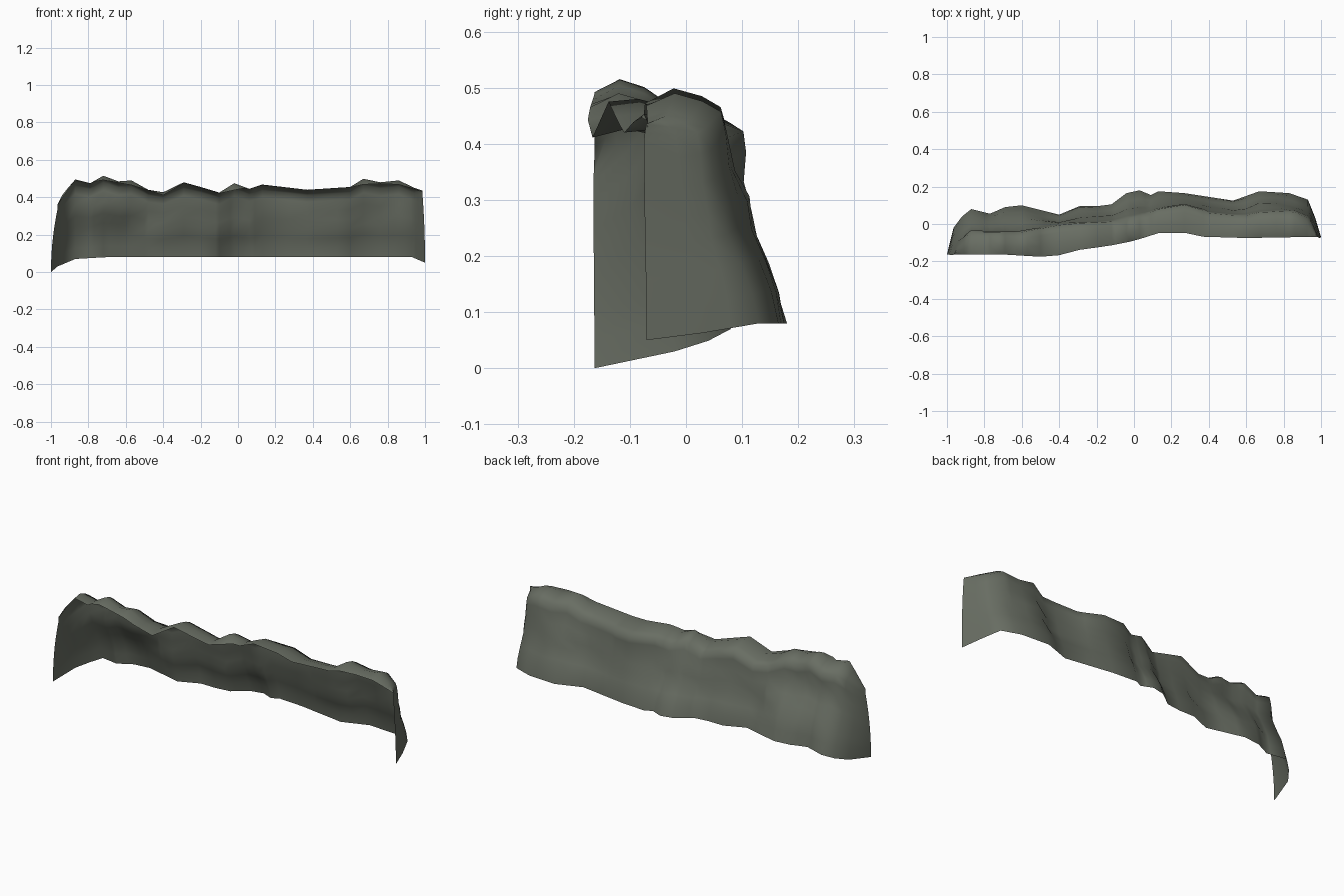
import bpy, bmesh, math
from mathutils import Vector, noise

if "Cube" in bpy.data.objects:
    bpy.data.objects.remove(bpy.data.objects["Cube"])

rock = bpy.data.materials.new("mossy grey rock")
rock.diffuse_color = (0.14, 0.155, 0.125, 1)
rock.use_nodes = True
rock.node_tree.nodes["Principled BSDF"].inputs["Base Color"].default_value = rock.diffuse_color


def lerp_at(points, x):
    """Piecewise linear lookup in a list of (x, value)."""
    if x <= points[0][0]:
        return points[0][1]
    for (x0, v0), (x1, v1) in zip(points, points[1:]):
        if x <= x1:
            return v0 + (v1 - v0) * (x - x0) / (x1 - x0)
    return points[-1][1]


# foot of the wall (seen from the top) and height of the crest (seen from the front)
FOOT = [(-1, -.163), (-.965, -.02), (-.92, .04), (-.87, .08), (-.77, .055), (-.69, .09),
        (-.6, .1), (-.5, .075), (-.4, .05), (-.28, .1), (-.2, .095), (-.12, .105),
        (-.04, .165), (.03, .18), (.09, .155), (.13, .175), (.27, .165), (.4, .145),
        (.53, .125), (.67, .175), (.83, .165), (.93, .13), (.97, .03), (1, -.07)]
CREST = [(-1, .36), (-.965, .41), (-.87, .495), (-.79, .475), (-.72, .515), (-.64, .485),
         (-.57, .49), (-.48, .44), (-.39, .425), (-.29, .48), (-.2, .455), (-.1, .425),
         (-.02, .475), (.06, .445), (.13, .468), (.37, .44), (.6, .455), (.68, .505),
         (.76, .48), (.86, .49), (.95, .45), (1, .435)]
# back shoulder of the ledge and its front rim (seen from the top), rim height
SHOULDER = [(-1, -.165), (-.965, -.11), (-.87, -.045), (-.6, -.045), (-.4, -.005),
            (-.1, .015), (.05, .05), (.2, .11), (.33, .09), (.42, .05), (.6, .045),
            (.7, .07), (.9, .06), (.95, .02), (1, -.075)]
RIM = [(-1, -.163), (-.7, -.163), (-.5, -.175), (-.38, -.165), (-.28, -.135), (-.15, -.12),
       (0, -.09), (.19, -.03), (.37, -.068), (.6, -.075), (1, -.068)]
RIM_Z = [(-1, .36), (-.87, .488), (-.72, .492), (-.57, .465), (-.39, .408), (-.29, .475),
         (-.1, .42), (0, .443), (.13, .463), (.37, .438), (.6, .453), (.7, .475),
         (.86, .468), (1, .43)]
BOTTOM = [(-1, 0), (-.965, .03), (-.87, .07), (-.7, .08), (.93, .08), (1, .05)]

# columns follow every kink of foot and crest
columns = []
for x in sorted({p[0] for p in FOOT} | {p[0] for p in CREST}):
    if not columns or x - columns[-1] > .018:
        columns.append(x)

# (height share, share of the way from foot to shoulder) up the back wall
WALL = [(0, 0), (.14, .11), (.28, .28), (.42, .54), (.54, .66), (.68, .86), (.82, .92), (.92, 1)]


def section(x):
    foot, top = lerp_at(FOOT, x), lerp_at(CREST, x)
    sh, rim, bot = lerp_at(SHOULDER, x), lerp_at(RIM, x), lerp_at(BOTTOM, x)
    fade = min(1, (1 - abs(x)) / .12)
    pts = []
    for t, k in WALL:
        z = bot + (top - bot) * t
        bump = noise.noise(Vector((x * 5, 3.1, z * 7))) * .025
        bump *= fade * math.sin(math.pi * min(1, t))
        lean = (.04 if x < 0 else .015) * t ** 2 * (1 - fade)
        pts.append((x - math.copysign(lean, x), foot + (sh - foot) * k + bump, z))
    xt = pts[-1][0]
    # ledge: rear rounding, crest, front rim
    pts.append((xt, sh + (rim - sh) * .25, top - .014))
    pts.append((xt, sh + (rim - sh) * .62, top))
    pts.append((xt, rim, min(lerp_at(RIM_Z, x), top - .003)))
    return pts


# rock wall with forward ledge, an open sheet
bm = bmesh.new()
grid = [[bm.verts.new(p) for p in section(x)] for x in columns]
for a, b in zip(grid, grid[1:]):
    for i in range(len(a) - 1):
        bm.faces.new((a[i], a[i + 1], b[i + 1], b[i]))
bmesh.ops.remove_doubles(bm, verts=bm.verts, dist=.001)
bm.normal_update()
if sum(f.normal.y * f.calc_area() for f in bm.faces) < 0:
    bmesh.ops.reverse_faces(bm, faces=bm.faces)
mesh = bpy.data.meshes.new("cliff_wall")
bm.to_mesh(mesh)
bm.free()
mesh.materials.append(rock)
wall = bpy.data.objects.new("cliff_wall", mesh)
bpy.context.collection.objects.link(wall)
bpy.context.view_layer.objects.active = wall
wall.select_set(True)
bpy.ops.object.shade_smooth_by_angle(angle=math.radians(85))
